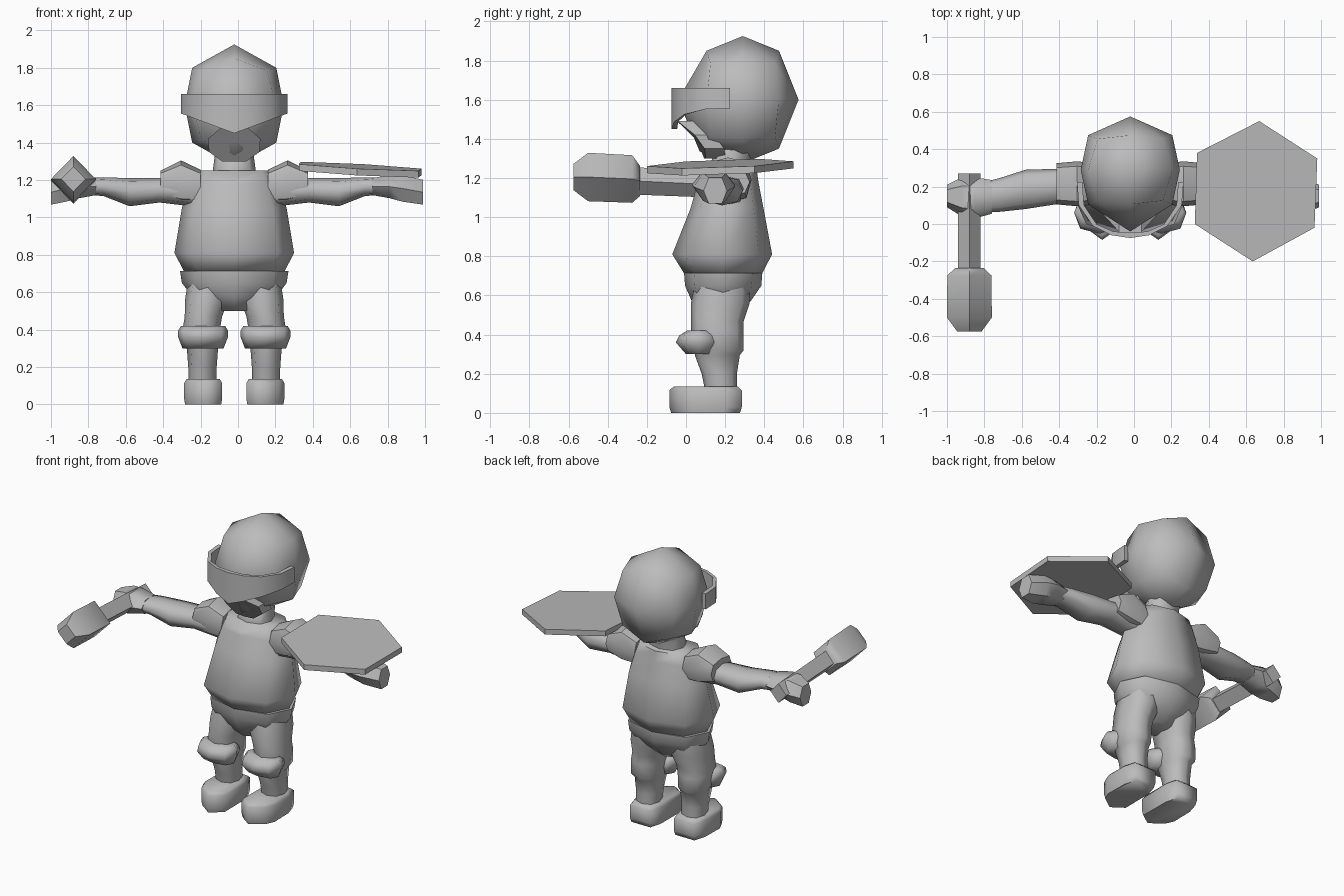
import bpy, bmesh, math

if "Cube" in bpy.data.objects:
    bpy.data.objects.remove(bpy.data.objects["Cube"])

CX, CY = -0.02, 0.19   # body centre line
grey = bpy.data.materials.new("plain grey")
grey.diffuse_color = (0.5, 0.5, 0.5, 1)
grey.use_nodes = True
grey.node_tree.nodes["Principled BSDF"].inputs["Base Color"].default_value = grey.diffuse_color


def finish(name, bm, angle=75):
    bmesh.ops.recalc_face_normals(bm, faces=bm.faces)
    me = bpy.data.meshes.new(name)
    bm.to_mesh(me)
    bm.free()
    ob = bpy.data.objects.new(name, me)
    bpy.context.collection.objects.link(ob)
    me.materials.append(grey)
    bpy.ops.object.select_all(action='DESELECT')
    ob.select_set(True)
    bpy.context.view_layer.objects.active = ob
    bpy.ops.object.shade_smooth_by_angle(angle=math.radians(angle))
    return ob


def skin(name, rings, angle=75):
    """Join closed rings of points into a capped solid."""
    bm = bmesh.new()
    loops = [[bm.verts.new(p) for p in r] for r in rings]
    n = len(loops[0])
    for a, b in zip(loops, loops[1:]):
        for i in range(n):
            j = (i + 1) % n
            bm.faces.new((a[i], a[j], b[j], b[i]))
    bm.faces.new(loops[0])
    bm.faces.new(loops[-1])
    return finish(name, bm, angle)


def loft(name, axis, sections, n=8, power=0.85, angle=75):
    """Sections: (position on axis, centre 1, centre 2, radius 1, radius 2)."""
    rings = []
    for t, a, b, ra, rb in sections:
        ring = []
        for i in range(n):
            c, s = (f(math.tau * i / n) for f in (math.cos, math.sin))
            u = a + ra * math.copysign(abs(c) ** power, c)
            v = b + rb * math.copysign(abs(s) ** power, s)
            ring.append({'x': (t, u, v), 'y': (u, t, v), 'z': (u, v, t)}[axis])
        rings.append(ring)
    return skin(name, rings, angle)


# Head: subdivided cube rounded by vertex kind, with a fuller face
KIND = {(1, 0, 0): (.265, 0, 0), (0, 1, 0): (0, .285, 0), (0, 0, 1): (0, 0, .325),
        (1, 0, 1): (.225, 0, .2), (0, 1, 1): (0, .185, .25),
        (1, 1, 0): (.225, .185, 0), (1, 1, 1): (.175, .165, .185)}
bm = bmesh.new()
bmesh.ops.create_cube(bm, size=2)
bmesh.ops.subdivide_edges(bm, edges=bm.edges[:], cuts=1, use_grid_fill=True)
for v in bm.verts:
    s = [round(c) for c in v.co]
    k = KIND[tuple(abs(c) for c in s)]
    v.co = (CX + s[0] * k[0], .29 + s[1] * k[1], 1.6 + s[2] * k[2])
    if s == [0, -1, 0]:
        v.co.y = -.04
    if s == [0, -1, -1]:
        v.co.yz = .07, 1.335
finish("head", bm, 80)

# Visor: curved band with a pointed lower edge
half = [(.285, .225), (.275, .1), (.2, -.01), (.1, -.06), (0, -.075)]
arc = [(-x, y) for x, y in half] + half[-2::-1]
rings = []
for x, y in arc:
    low = 1.45 + .106 * abs(x) / .285
    xi, yi = x * .9, y + .03 * (1 - abs(x) / .285)
    rings.append([(CX + x, y, low), (CX + x, y, 1.66), (CX + xi, yi, 1.66), (CX + xi, yi, low)])
skin("visor", rings, 50)

# Mouth guard: curved plate that follows the face below the visor
hexa = [(-.06, 1.49), (0, 1.49), (.06, 1.49), (.14, 1.42), (.135, 1.35), (.065, 1.3), (0, 1.3),
        (-.065, 1.3), (-.135, 1.35), (-.14, 1.42)]
skin("mouth_guard", [[(CX + x, -.035 + (1.47 - z) * .75 + 2.2 * x * x + d, z) for x, z in hexa]
                     for d in (0, .1)], 40)

# Neck and torso with a notched collar
loft("neck", 'z', [(1.12, CX, .22, .12, .1), (1.25, CX, .22, .115, .1), (1.36, CX, .25, .1, .1)])
torso = loft("torso", 'z', [(.705, CX, CY, .265, .195), (.81, CX, .185, .32, .255),
                            (1.05, CX, .21, .28, .185), (1.18, CX, .215, .235, .155),
                            (1.25, CX, .22, .2, .14)], power=.9)
for v in torso.data.vertices:
    if v.co.z > 1.24 and abs(v.co.x - CX) < .01 and v.co.y < CY:
        v.co.z = 1.2

# Hips
loft("hips", 'z', [(.715, CX, CY, .29, .2), (.65, CX, CY, .28, .195), (.57, CX, .18, .22, .15),
                   (.5, CX, .17, .08, .09)])

for side, tag in ((-1, "right"), (1, "left")):
    def X(off, side=side):
        return CX + side * off

    # Leg from thigh to ankle
    loft(tag + "_leg", 'z', [(z, X(o), y, rx, ry) for z, o, y, rx, ry in (
        (.68, .135, .19, .11, .14), (.56, .148, .175, .115, .15), (.47, .165, .16, .1, .135),
        (.41, .175, .16, .1, .135), (.32, .175, .17, .095, .125), (.295, .17, .16, .083, .115),
        (.2, .17, .17, .076, .09), (.1, .17, .18, .073, .08))])

    # Knee pad
    loft(tag + "_knee_pad", 'z', [(z, X(.167), y, rx, ry) for z, y, rx, ry in (
        (.3, .065, .11, .065), (.36, .06, .133, .112), (.395, .06, .133, .095),
        (.42, .065, .118, .06))], power=.8)

    # Shoe
    sole = [(.09, .285), (.24, .285), (.265, .2), (.268, .04), (.24, -.02), (.15, -.085),
            (.065, -.025), (.067, .2)]
    skin(tag + "_shoe", [[(X(.165 + (o - .165) * k), .1 + (y - .1) * k, z) for o, y in sole]
                         for z, k in ((0, .95), (.03, 1), (.115, 1), (.135, .88))])

    # Shoulder pad
    loft(tag + "_shoulder_pad", 'x', [(X(o), .215, z, ry, rz) for o, z, ry, rz in (
        (.18, 1.165, .11, .09), (.285, 1.19, .12, .115), (.395, 1.18, .11, .07))],
        power=.7, angle=45)

    # Arm
    loft(tag + "_arm", 'x', [(X(o), y, z, ry, rz) for o, y, z, ry, rz in (
        (.15, .21, 1.13, .09, .08), (.4, .2, 1.145, .095, .065), (.56, .185, 1.135, .105, .075),
        (.7, .155, 1.165, .09, .05), (.8, .14, 1.165, .08, .045))])

    # Gauntlet, reaching slightly further on the shield side
    tip = .98 if side < 0 else 1.01
    loft(tag + "_gauntlet", 'x', [(X(o), y, z, ry, rz) for o, y, z, ry, rz in (
        (.74, .145, 1.165, .09, .052), (.83, .14, 1.165, .11, .07), (.9, .145, 1.155, .105, .08),
        (tip, .15, 1.135, .06, .075))], n=6, angle=50)

# Club: handle and four-sided head
loft("club_handle", 'y', [(.27, -.88, 1.16, .06, .065), (-.26, -.88, 1.185, .06, .07)],
     n=4, power=1, angle=30)
loft("club_head", 'y', [(y, -.88, z, r, r * 1.03) for y, z, r in (
    (-.235, 1.185, .075), (-.275, 1.195, .118), (-.5, 1.205, .12), (-.575, 1.205, .065))],
    n=4, power=1, angle=50)

# Shield: slightly tilted hexagonal slab
rim = [(.67, .55), (.98, .35), (.965, -.02), (.635, -.2), (.325, 0), (.337, .38)]
skin("shield", [[(x, y, 1.255 - .055 * (x - .655) + .035 * (y - .18) + d) for x, y in rim]
                for d in (-.018, .018)], 30)
